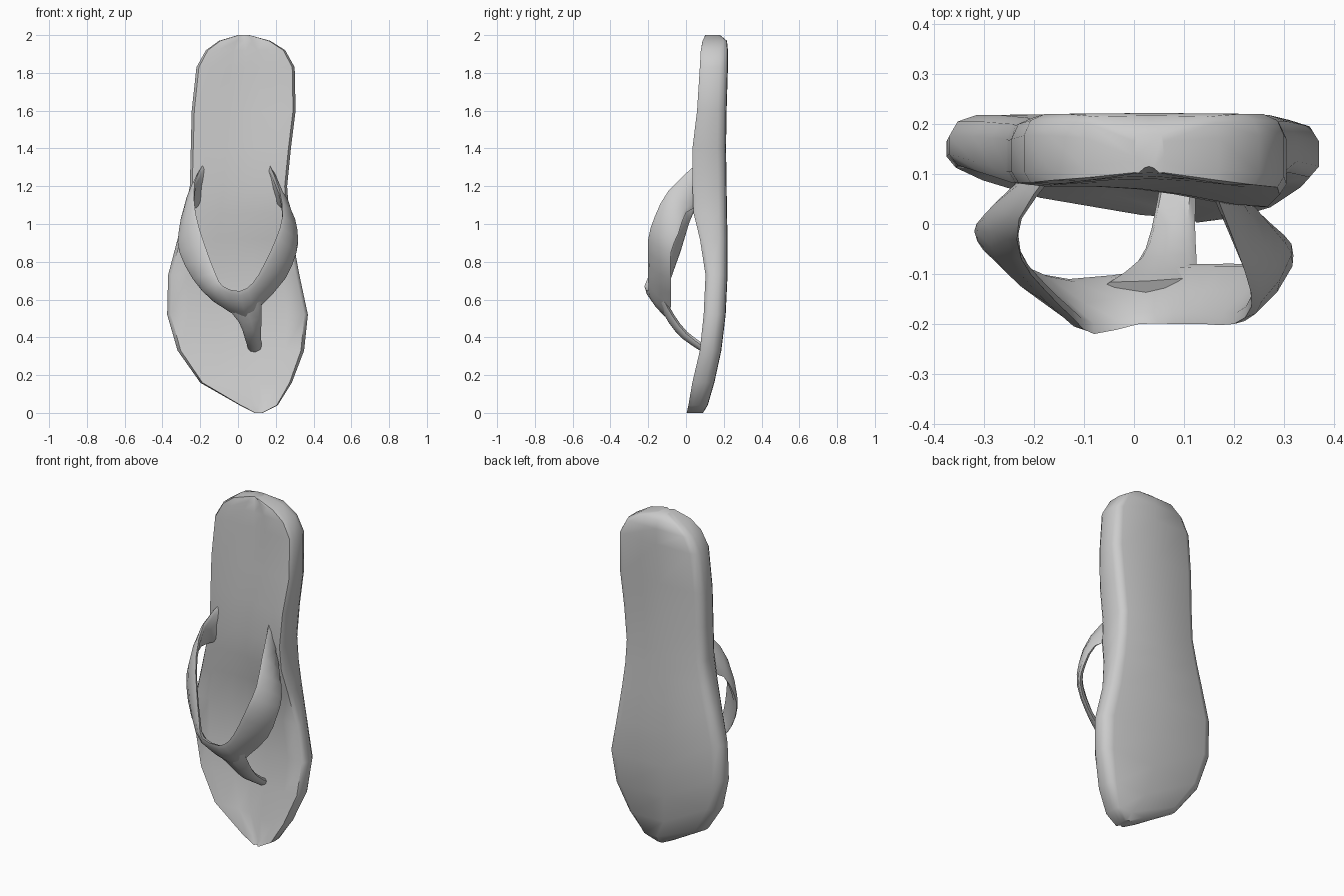
import bpy, bmesh
from mathutils import Vector


def loft(name, rings, angle=1.0):
    """Skin a list of equal-length closed rings and cap both ends."""
    bm = bmesh.new()
    vs = [[bm.verts.new(p) for p in r] for r in rings]
    n = len(vs[0])
    for a, b in zip(vs, vs[1:]):
        for i in range(n):
            j = (i + 1) % n
            bm.faces.new((a[i], a[j], b[j], b[i]))
    bm.faces.new(vs[0][::-1])
    bm.faces.new(vs[-1])
    bmesh.ops.recalc_face_normals(bm, faces=bm.faces[:])
    me = bpy.data.meshes.new(name)
    bm.to_mesh(me)
    bm.free()
    ob = bpy.data.objects.new(name, me)
    bpy.context.collection.objects.link(ob)
    bpy.context.view_layer.objects.active = ob
    ob.select_set(True)
    bpy.ops.object.shade_smooth_by_angle(angle=angle)
    ob.select_set(False)
    return ob


def spline(pts, steps):
    """Catmull-Rom through a list of Vectors."""
    out = []
    for i in range(len(pts) - 1):
        p0, p1 = pts[max(i - 1, 0)], pts[i]
        p2, p3 = pts[i + 1], pts[min(i + 2, len(pts) - 1)]
        for k in range(steps):
            t = k / steps
            out.append(0.5 * (2 * p1 + (p2 - p0) * t
                              + (2 * p0 - 5 * p1 + 4 * p2 - p3) * t * t
                              + (3 * p1 - p0 - 3 * p2 + p3) * t ** 3))
    return out + [pts[-1]]


# Sole: rows of height, left x, right x, front y left, front y right, back y
rows = [
    (0.00, 0.09, 0.13, 0.01, 0.00, 0.09),
    (0.04, 0.01, 0.21, 0.015, 0.01, 0.115),
    (0.16, -0.20, 0.285, 0.05, 0.03, 0.15),
    (0.33, -0.32, 0.35, 0.085, 0.07, 0.187),
    (0.52, -0.375, 0.37, 0.11, 0.09, 0.21),
    (0.73, -0.37, 0.325, 0.115, 0.10, 0.22),
    (0.92, -0.32, 0.29, 0.10, 0.07, 0.22),
    (1.06, -0.285, 0.27, 0.09, 0.035, 0.217),
    (1.20, -0.255, 0.26, 0.08, 0.03, 0.215),
    (1.40, -0.25, 0.28, 0.08, 0.03, 0.212),
    (1.60, -0.245, 0.305, 0.08, 0.055, 0.215),
    (1.83, -0.22, 0.30, 0.08, 0.07, 0.222),
    (1.92, -0.17, 0.25, 0.085, 0.075, 0.222),
    (1.97, -0.10, 0.17, 0.09, 0.085, 0.217),
    (2.00, 0.00, 0.06, 0.10, 0.10, 0.18),
]
# Cross-section: fraction across, inset from the front (f) or back (b) face
section = [(0, 'f', .025), (.025, 'f', .003), (.15, 'f', .002), (.35, 'f', .012),
           (.5, 'f', .015), (.65, 'f', .012), (.85, 'f', .002), (.975, 'f', .003),
           (1, 'f', .025), (1, 'b', .045), (.975, 'b', .015), (.92, 'b', .002),
           (.5, 'b', 0), (.08, 'b', .002), (.025, 'b', .015), (0, 'b', .045)]
rings = []
for z, xl, xr, fl, fr, yb in rows:
    rings.append([(xl + (xr - xl) * u,
                   fl + (fr - fl) * u + d if s == 'f' else yb - d, z)
                  for u, s, d in section])
loft("sole", rings, 0.9)


def band(name, upper, lower, thick, steps=2):
    """Flat strap with rounded edges between two edge curves."""
    us = spline([Vector(p) for p in upper], steps)
    ls = spline([Vector(p) for p in lower], steps)
    out = []
    for i, (u, l) in enumerate(zip(us, ls)):
        a, b = max(i - 1, 0), min(i + 1, len(us) - 1)
        n = (us[b] + ls[b] - us[a] - ls[a]).cross(u - l).normalized()
        if n.y > 0 and name == "toe_post":
            n = -n
        w = n * thick / 2
        out.append([u, u.lerp(l, .12) + w * .8, u.lerp(l, .5) + w * 1.3,
                    u.lerp(l, .88) + w * .8, l, u.lerp(l, .88) - w * .8,
                    u.lerp(l, .5) - w * .7, u.lerp(l, .12) - w * .8])
    return loft(name, out)


# Strap: ankle-side edge and toe-side edge from left anchor to right anchor
upper = [(-.17, .10, 1.34), (-.23, .01, 1.22), (-.225, -.07, 1.06), (-.18, -.13, .90),
         (-.12, -.19, .74), (-.08, -.22, .67), (.01, -.20, .645), (.08, -.20, .69),
         (.14, -.20, .79), (.20, -.20, .92), (.235, -.165, 1.04), (.22, -.09, 1.18),
         (.16, .07, 1.33)]
lower = [(-.20, .10, 1.09), (-.275, .04, 1.06), (-.315, .0, .95), (-.31, -.03, .85),
         (-.24, -.08, .71), (-.13, -.11, .59), (.04, -.09, .50), (.125, -.08, .57),
         (.25, -.08, .71), (.31, -.08, .85), (.315, -.04, .95), (.275, .0, 1.06),
         (.20, .07, 1.09)]
band("strap", upper, lower, 0.03)

# Toe post running from the strap's point down into the sole
band("toe_post",
     [(-.07, -.13, .57), (.005, -.08, .48), (.035, -.01, .40), (.055, .10, .335)],
     [(.125, -.12, .60), (.125, -.07, .51), (.122, .0, .42), (.125, .10, .345)], 0.035)
